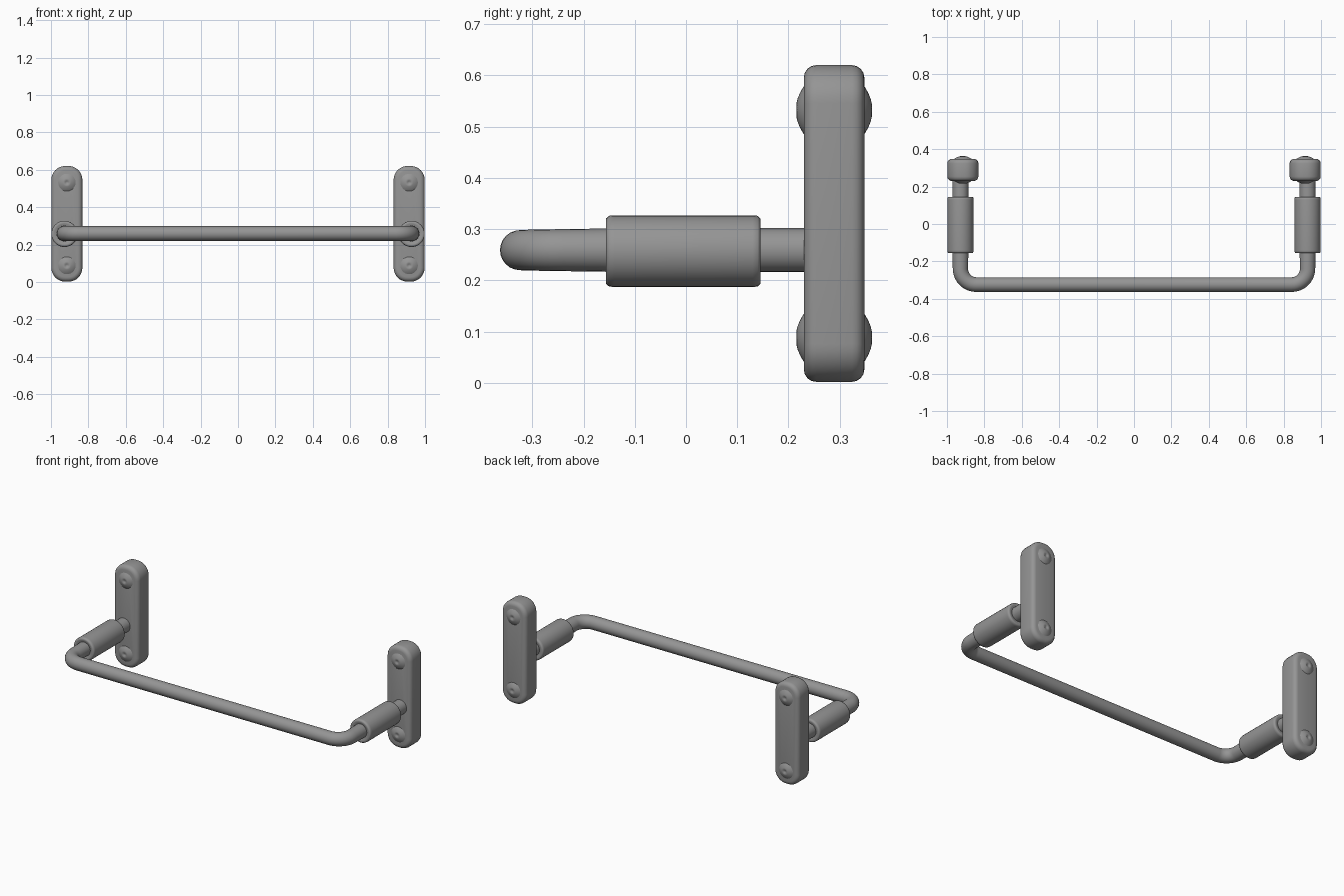
import bpy, bmesh
from math import sin, cos, pi
from mathutils import Vector

if "Cube" in bpy.data.objects:
    bpy.data.objects.remove(bpy.data.objects["Cube"])

ARM_X, ARM_Z = 0.928, 0.257
PLATE_X = 0.915

# Dark grey metal
metal = bpy.data.materials.new("dark_metal")
metal.diffuse_color = (0.3, 0.3, 0.3, 1)
metal.use_nodes = True
metal.node_tree.nodes["Principled BSDF"].inputs["Base Color"].default_value = metal.diffuse_color


def finish(name, bm, angle=40):
    bmesh.ops.recalc_face_normals(bm, faces=bm.faces)
    me = bpy.data.meshes.new(name)
    bm.to_mesh(me)
    bm.free()
    me.materials.append(metal)
    ob = bpy.data.objects.new(name, me)
    bpy.context.collection.objects.link(ob)
    bpy.context.view_layer.objects.active = ob
    ob.select_set(True)
    bpy.ops.object.shade_smooth_by_angle(angle=angle * pi / 180)
    ob.select_set(False)
    return ob


def lathe_y(name, profile, x, z, segs=32):
    """Revolve (radius, y) pairs around a line along y."""
    bm = bmesh.new()
    rings = []
    for r, y in profile:
        if r == 0:
            rings.append([bm.verts.new((x, y, z))])
        else:
            rings.append([bm.verts.new((x + r * cos(2 * pi * i / segs), y,
                                        z + r * sin(2 * pi * i / segs))) for i in range(segs)])
    for a, b in zip(rings, rings[1:]):
        for i in range(segs):
            j = (i + 1) % segs
            quad = [a[i % len(a)], a[j % len(a)], b[j % len(b)], b[i % len(b)]]
            bm.faces.new(list(dict.fromkeys(quad)))
    return finish(name, bm, 60)


def plate(name, x):
    """Upright bar with round ends and softened rims."""
    hw, r, z0, z1, y0, y1 = 0.083, 0.074, 0.002, 0.62, 0.23, 0.348
    pts = []
    corners = [(hw - r, z1 - r, 0), (-hw + r, z1 - r, 90),
               (-hw + r, z0 + r, 180), (hw - r, z0 + r, 270)]
    for cx, cz, a0 in corners:
        for k in range(9):
            a = (a0 + k * 90 / 8) * pi / 180
            pts.append((x + cx + r * cos(a), cz + r * sin(a)))
    bm = bmesh.new()
    face = bm.faces.new([bm.verts.new((px, y0, pz)) for px, pz in pts])
    ext = bmesh.ops.extrude_face_region(bm, geom=[face])
    verts = [g for g in ext["geom"] if isinstance(g, bmesh.types.BMVert)]
    bmesh.ops.translate(bm, verts=verts, vec=(0, y1 - y0, 0))
    bm.normal_update()
    rims = [e for e in bm.edges if abs(e.verts[0].co.y - e.verts[1].co.y) < 1e-5]
    bmesh.ops.bevel(bm, geom=rims, offset=0.024, segments=4, profile=0.5, affect='EDGES')
    return finish(name, bm)


# Bent bar: both arms, two rounded corners and the front rail in one tube
bend, front = 0.085, -0.324
half = [(ARM_X, 0.25, 0.043), (ARM_X, -0.1, 0.043)]
for k in range(11):
    a = k / 10 * pi / 2
    half.append((ARM_X - bend + bend * cos(a), front + bend - bend * sin(a), 0.041 - 0.002 * k / 10))
path = half + [(-x, y, r) for x, y, r in reversed(half)]
bm = bmesh.new()
rings = []
for i, (x, y, r) in enumerate(path):
    p0, p1 = path[max(i - 1, 0)], path[min(i + 1, len(path) - 1)]
    t = Vector((p1[0] - p0[0], p1[1] - p0[1], 0)).normalized()
    if abs(abs(x) - ARM_X) < 1e-6:
        t = Vector((0, -1 if x > 0 else 1, 0))
    n = Vector((-t.y, t.x, 0))
    rings.append([bm.verts.new(Vector((x, y, ARM_Z + 0.002)) + n * r * cos(2 * pi * s / 24)
                               + Vector((0, 0, r * sin(2 * pi * s / 24)))) for s in range(24)])
for a, b in zip(rings, rings[1:]):
    for s in range(24):
        bm.faces.new((a[s], a[(s + 1) % 24], b[(s + 1) % 24], b[s]))
bm.faces.new(rings[0])
bm.faces.new(rings[-1])
finish("bent_bar", bm)

for side, label in ((-1, "left"), (1, "right")):
    # Wall plate
    plate(label + "_mounting_plate", side * PLATE_X)
    # Thick sleeve around the arm
    sleeve = [(0.04, -0.150), (0.055, -0.155), (0.064, -0.156), (0.069, -0.150),
              (0.070, -0.14), (0.070, 0.13), (0.069, 0.14), (0.064, 0.145),
              (0.055, 0.144), (0.04, 0.140)]
    lathe_y(label + "_sleeve", sleeve, side * ARM_X, ARM_Z)
    # Low domed screw heads with a small dimple, on both faces of the plate
    dome = [(0.052, -0.004), (0.044, 0.002), (0.033, 0.008), (0.022, 0.0125),
            (0.013, 0.0145), (0.008, 0.010), (0, 0.009)]
    for z, spot in ((0.088, "lower"), (0.532, "upper")):
        lathe_y(f"{label}_{spot}_front_screw", [(r, 0.23 - d) for r, d in dome],
                side * PLATE_X, z, segs=24)
        lathe_y(f"{label}_{spot}_back_screw", [(r, 0.348 + d) for r, d in dome],
                side * PLATE_X, z, segs=24)
